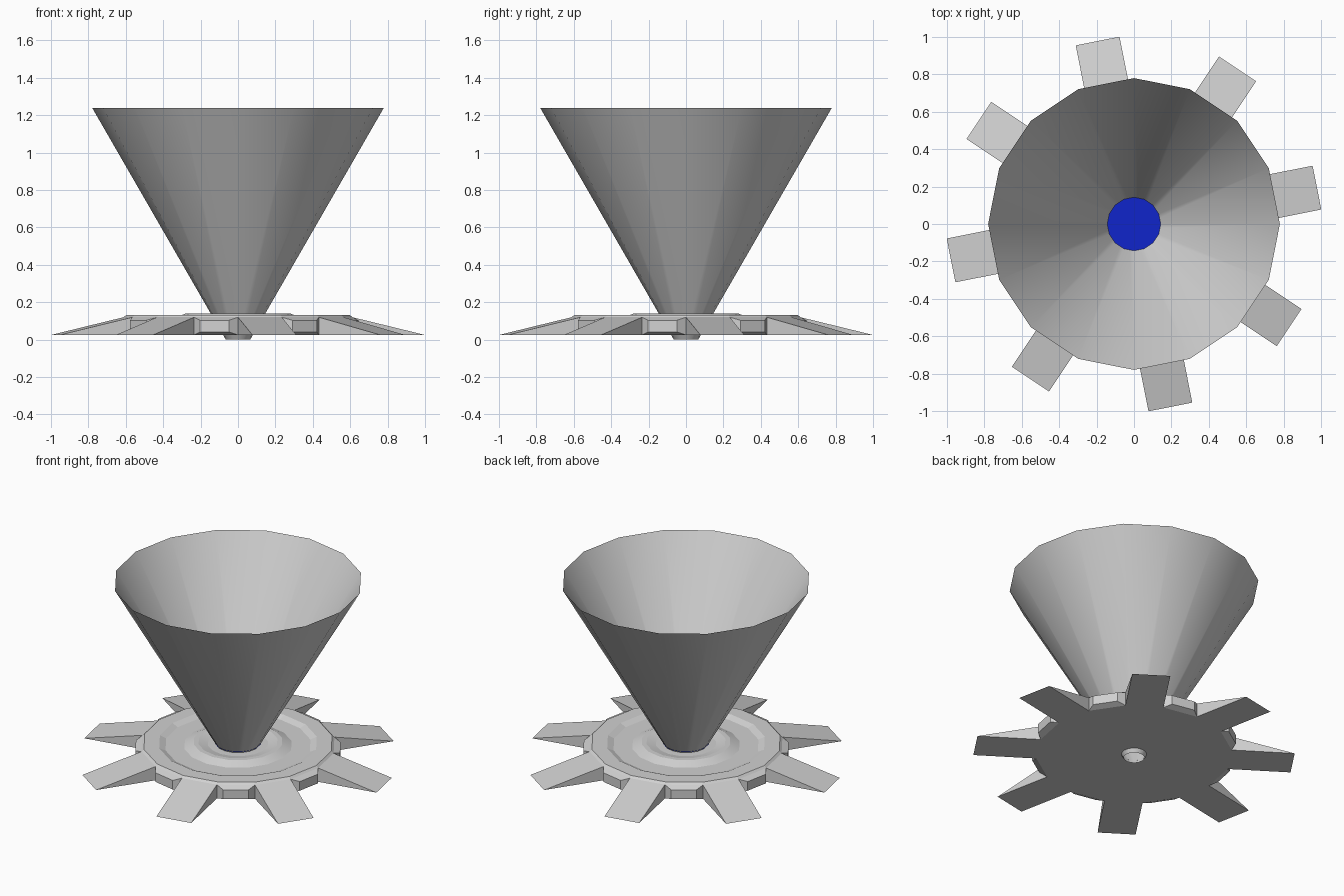
import bpy
import bmesh
from math import radians, degrees, atan2, cos, sin, tau
from mathutils import Vector

SIDES = 16

cube = bpy.data.objects.get("Cube")
if cube:
    bpy.data.objects.remove(cube)


def make_material(name, colour):
    mat = bpy.data.materials.new(name)
    mat.use_nodes = True
    mat.diffuse_color = (*colour, 1)
    mat.node_tree.nodes["Principled BSDF"].inputs["Base Color"].default_value = (*colour, 1)
    return mat


def lathe(bm, profile):
    """Turn a (radius, height) profile around z."""
    rings = []
    for r, z in profile:
        rings.append([bm.verts.new((r * cos(tau * i / SIDES), r * sin(tau * i / SIDES), z))
                      for i in range(SIDES)])
    for low, high in zip(rings, rings[1:]):
        for i in range(SIDES):
            j = (i + 1) % SIDES
            bm.faces.new((low[i], low[j], high[j], high[i]))
    bm.normal_update()


def finish(bm, name, mat, angle):
    mesh = bpy.data.meshes.new(name)
    bm.to_mesh(mesh)
    bm.free()
    mesh.materials.append(mat)
    obj = bpy.data.objects.new(name, mesh)
    bpy.context.collection.objects.link(obj)
    bpy.ops.object.select_all(action='DESELECT')
    obj.select_set(True)
    bpy.context.view_layer.objects.active = obj
    bpy.ops.object.shade_smooth_by_angle(angle=radians(angle))
    return obj


grey = make_material("light grey", (0.64, 0.64, 0.64))
blue = make_material("deep blue", (0.005, 0.018, 0.6))

# Base disc with ringed top
bm = bmesh.new()
lathe(bm, [(0.079, 0.025), (0.612, 0.025), (0.612, 0.12), (0.597, 0.133), (0.5, 0.133),
           (0.46, 0.115), (0.34, 0.115), (0.28, 0.14), (0.25, 0.14), (0.19, 0.126),
           (0.138, 0.126)])

# Rim sides alternate between sloping blades and bevelled studs
rim = [f for f in bm.faces if abs(f.normal.z) < 0.1]
for face in bmesh.ops.extrude_discrete_faces(bm, faces=rim)["faces"]:
    centre = face.calc_center_median()
    out = Vector((centre.x, centre.y, 0)).normalized()
    step = round(degrees(atan2(out.y, out.x)) / (360 / SIDES) - 0.5)
    for v in face.verts:
        if step % 2 == 0:
            v.co += out * 0.397
            v.co.z = 0.025
        else:
            v.co = centre + (v.co - centre) * 0.66 + out * 0.04
bmesh.ops.remove_doubles(bm, verts=bm.verts, dist=0.0005)
bmesh.ops.dissolve_degenerate(bm, edges=bm.edges, dist=0.0005)
finish(bm, "bladed_base", grey, 9)

# Open funnel running through the base
bm = bmesh.new()
lathe(bm, [(0.065, 0), (0.78, 1.24)])
finish(bm, "funnel", grey, 30)

# Blue plate across the funnel throat
bm = bmesh.new()
bmesh.ops.create_circle(bm, cap_ends=True, segments=SIDES, radius=0.146)
bmesh.ops.translate(bm, verts=bm.verts, vec=(0, 0, 0.135))
finish(bm, "throat_plate", blue, 30)
